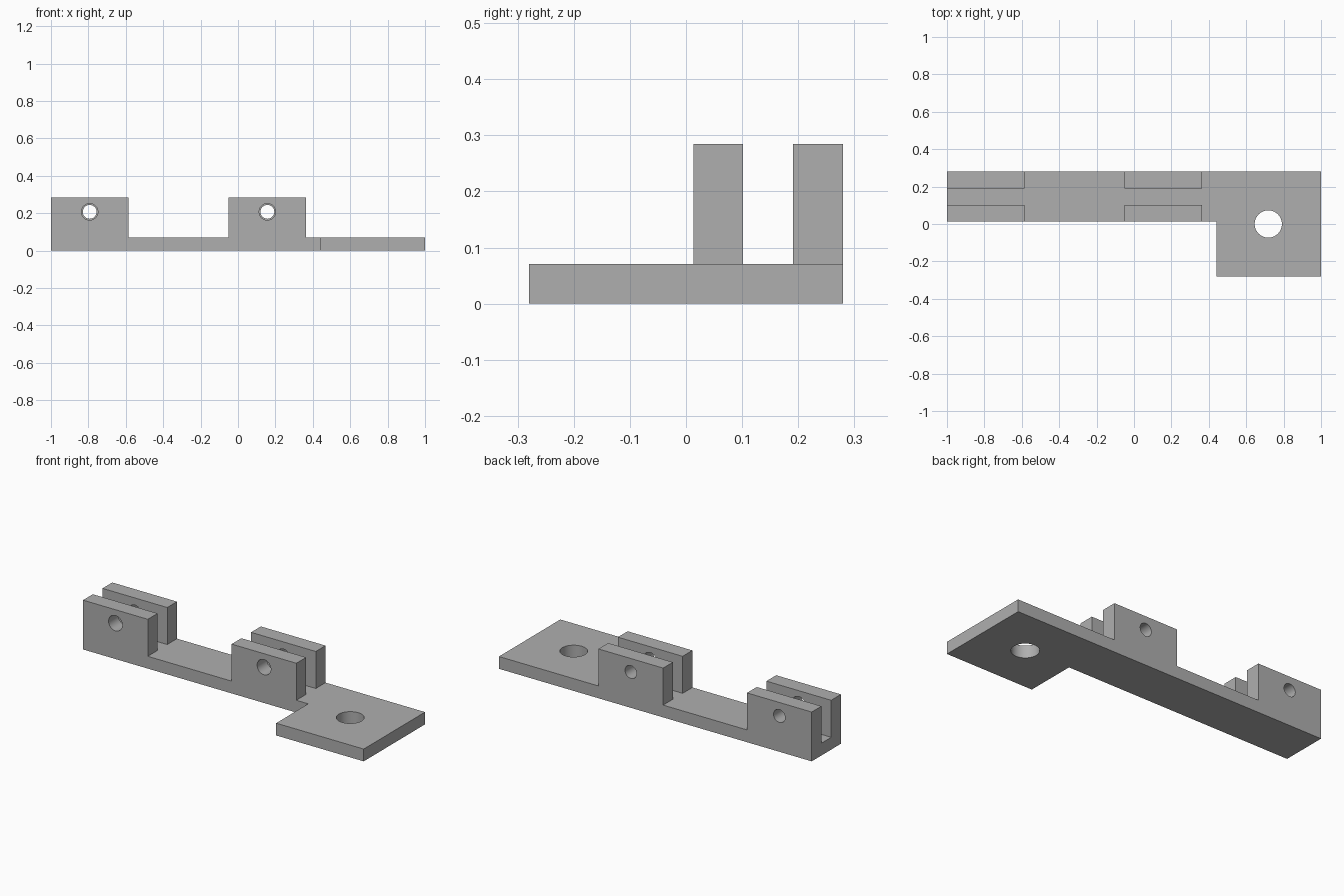
import bpy
import bmesh
from math import radians
from mathutils import Matrix

default = bpy.data.objects.get("Cube")
if default:
    bpy.data.objects.remove(default, do_unlink=True)

BASE_TOP, LUG_TOP = 0.071, 0.285
BACK, ARM_FRONT = 0.28, 0.013
LUG_LENGTH, LUG_DEPTH = 0.414, 0.089
LUG_STARTS = (-1.0, -0.05)
PIN_Z = 0.207

grey = bpy.data.materials.new("plain grey")
grey.use_nodes = True
colour = (0.43, 0.43, 0.43, 1)
grey.diffuse_color = colour
grey.node_tree.nodes["Principled BSDF"].inputs["Base Color"].default_value = colour


def new_object(name, bm):
    bmesh.ops.recalc_face_normals(bm, faces=bm.faces)
    mesh = bpy.data.meshes.new(name)
    bm.to_mesh(mesh)
    bm.free()
    mesh.materials.append(grey)
    obj = bpy.data.objects.new(name, mesh)
    bpy.context.collection.objects.link(obj)
    return obj


def prism(name, outline, bottom, top):
    """Extrude an outline in x and y from bottom to top."""
    bm = bmesh.new()
    face = bm.faces.new([bm.verts.new((x, y, bottom)) for x, y in outline])
    grown = bmesh.ops.extrude_face_region(bm, geom=[face])["geom"]
    verts = [g for g in grown if isinstance(g, bmesh.types.BMVert)]
    bmesh.ops.translate(bm, verts=verts, vec=(0, 0, top - bottom))
    return new_object(name, bm)


def cylinder(name, radius, depth, location, along_y=False):
    bm = bmesh.new()
    turn = Matrix.Rotation(radians(90 if along_y else 0), 4, "X")
    bmesh.ops.create_cone(bm, cap_ends=True, segments=48, radius1=radius,
                          radius2=radius, depth=depth,
                          matrix=Matrix.Translation(location) @ turn)
    return new_object(name, bm)


def combine(target, other, operation):
    """Apply a boolean and discard the helper."""
    mod = target.modifiers.new(operation, "BOOLEAN")
    mod.operation, mod.object, mod.solver = operation, other, "EXACT"
    bpy.context.view_layer.objects.active = target
    bpy.ops.object.modifier_apply(modifier=mod.name)
    bpy.data.objects.remove(other, do_unlink=True)


# L-shaped base: long arm and square mounting pad
bracket = prism("hinge_bracket", [(-1, ARM_FRONT), (0.44, ARM_FRONT), (0.44, -BACK),
                                  (1, -BACK), (1, BACK), (-1, BACK)], 0, BASE_TOP)

# Two pairs of upright lugs, with a wider pin hole in the front ones
for x in LUG_STARTS:
    for y, radius in ((ARM_FRONT, 0.044), (BACK - LUG_DEPTH, 0.037)):
        x2, y2 = x + LUG_LENGTH, y + LUG_DEPTH
        lug = prism("lug", [(x, y), (x2, y), (x2, y2), (x, y2)], 0, LUG_TOP)
        centre = (x + LUG_LENGTH / 2, y + LUG_DEPTH / 2, PIN_Z)
        combine(lug, cylinder("pin_hole", radius, 0.12, centre, True), "DIFFERENCE")
        combine(bracket, lug, "UNION")

# Mounting hole in the pad
combine(bracket, cylinder("mounting_hole", 0.073, 0.4, (0.718, 0, 0)), "DIFFERENCE")

# Smooth hole walls, sharp edges elsewhere
bpy.ops.object.select_all(action="DESELECT")
bracket.select_set(True)
bpy.context.view_layer.objects.active = bracket
bpy.ops.object.shade_smooth_by_angle(angle=radians(30))
